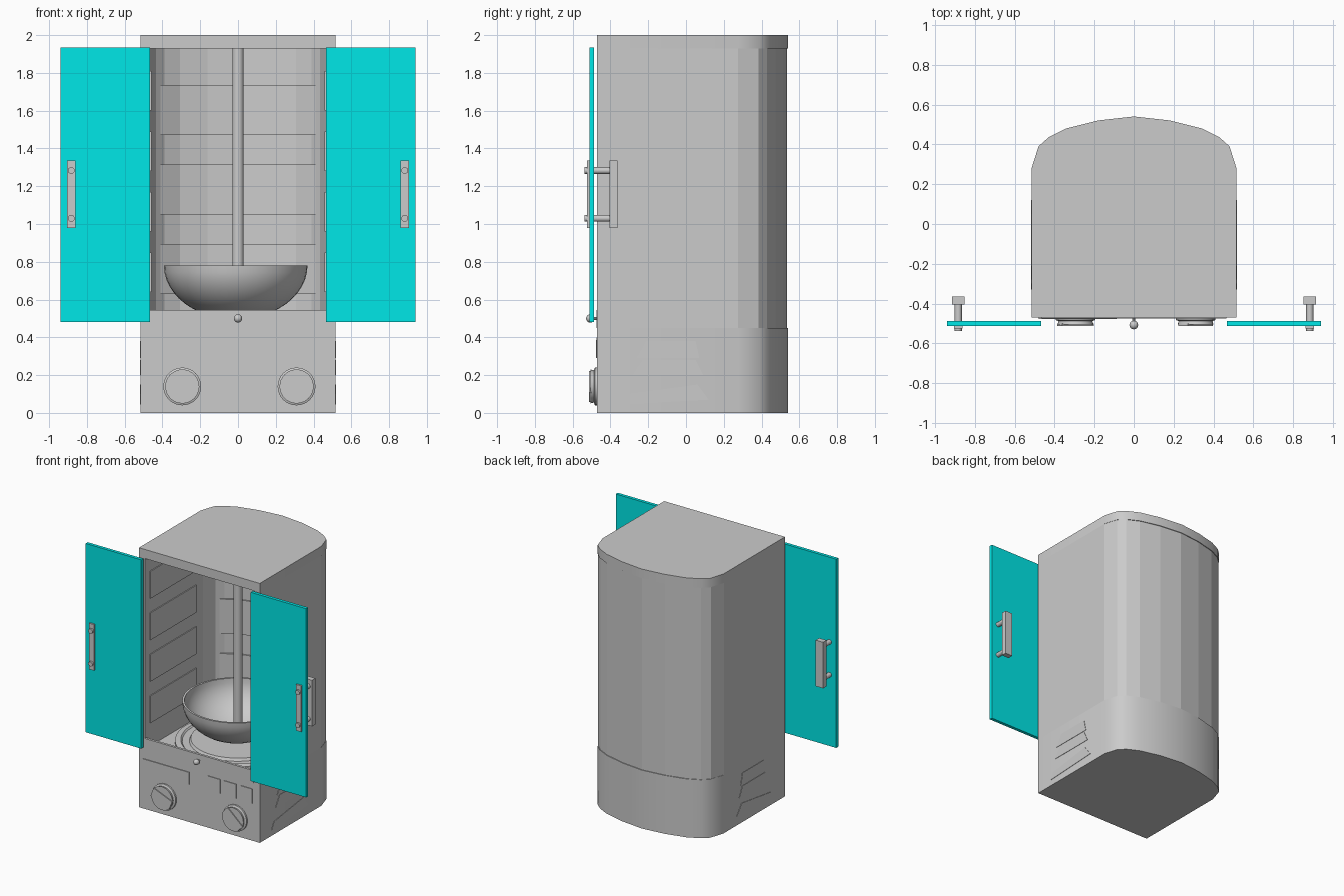
import bpy, bmesh, math
from mathutils import Matrix, Vector

if "Cube" in bpy.data.objects:
    bpy.data.objects.remove(bpy.data.objects["Cube"])


def finish(name, bm, smooth=None, mat=None):
    bmesh.ops.recalc_face_normals(bm, faces=bm.faces[:])
    me = bpy.data.meshes.new(name)
    bm.to_mesh(me)
    bm.free()
    ob = bpy.data.objects.new(name, me)
    bpy.context.collection.objects.link(ob)
    if mat:
        me.materials.append(mat)
    if smooth:
        bpy.ops.object.select_all(action='DESELECT')
        ob.select_set(True)
        bpy.context.view_layer.objects.active = ob
        bpy.ops.object.shade_smooth_by_angle(angle=math.radians(smooth))
    return ob


def box(name, x, y, z, mat=None, rot=None):
    """Box from three (min, max) ranges, optionally turned around its centre."""
    bm = bmesh.new()
    c = Vector([(a + b) / 2 for a, b in (x, y, z)])
    s = [b - a for a, b in (x, y, z)]
    m = Matrix.Translation(c) @ (rot or Matrix()) @ Matrix.Diagonal((*s, 1))
    bmesh.ops.create_cube(bm, size=1, matrix=m)
    return finish(name, bm, mat=mat)


def prism(name, pts, depth, smooth=None):
    """Extrude a closed 3D polygon along the depth vector."""
    bm = bmesh.new()
    f = bm.faces.new([bm.verts.new(p) for p in pts])
    r = bmesh.ops.extrude_face_region(bm, geom=[f], use_keep_orig=True)
    vs = [v for v in r['geom'] if isinstance(v, bmesh.types.BMVert)]
    bmesh.ops.translate(bm, verts=vs, vec=depth)
    return finish(name, bm, smooth)


def lathe(name, profile, loc, axis='Z', n=32, smooth=35):
    """Spin (radius, height) points; axis 'Y' points the height along +y."""
    bm = bmesh.new()
    vs = [bm.verts.new((r, 0, h)) for r, h in profile]
    es = [bm.edges.new(p) for p in zip(vs, vs[1:])]
    bmesh.ops.spin(bm, geom=vs + es, cent=(0, 0, 0), axis=(0, 0, 1),
                   angle=2 * math.pi, steps=n)
    bmesh.ops.remove_doubles(bm, verts=bm.verts[:], dist=1e-4)
    m = Matrix.Translation(loc)
    if axis == 'Y':
        m = m @ Matrix.Rotation(-math.pi / 2, 4, 'X')
    bm.transform(m)
    return finish(name, bm, smooth)


def rod(name, r, h, loc, axis='Z', n=16):
    return lathe(name, [(0, 0), (r, 0), (r, h), (0, h)], loc, axis, n)


# Cabinet plan: straight sides and a bowed back
half = [(0.515, -0.47), (0.515, 0.28), (0.48, 0.39), (0.43, 0.435),
        (0.34, 0.48), (0.18, 0.52)]
outer = half + [(0, 0.54)] + [(-x, y) for x, y in reversed(half)]
inner = [(x * 0.465 / 0.515, y if y < 0 else y - 0.045) for x, y in outer]
shell = [(x, y if y < 0 else y - 0.006) for x, y in outer]

prism("base", [(x, y, 0) for x, y in outer], (0, 0, 0.45), 40)
prism("top_cap", [(x, y, 1.93) for x, y in outer], (0, 0, 0.07), 40)
prism("cabinet_wall", [(x, y, 0.45) for x, y in shell + inner[::-1]], (0, 0, 1.48))


# Heater panels on the bowed back wall
def back_y(x):
    x = abs(x)
    side = inner[1:7]
    for (x0, y0), (x1, y1) in zip(side, side[1:]):
        if x1 <= x <= x0:
            return y0 + (y1 - y0) * (x0 - x) / (x0 - x1)


xs = [0.41] + [p[0] for p in inner[4:9]] + [-0.41]
strip = [(x, back_y(x) - 0.01) for x in xs] + [(x, back_y(x) + 0.01) for x in xs[::-1]]
for i, z in enumerate((0.63, 1.05, 1.47)):
    prism(f"back_heater_{i}", [(x, y, z) for x, y in strip], (0, 0, 0.265))

# Heater panels on the side walls
for s in (-1, 1):
    for i in range(4):
        z = 0.64 + 0.32 * i
        box(f"side_heater_{i}", sorted((s * 0.458, s * 0.47)), (-0.41, 0.15), (z, z + 0.21))

# Drip tray with front lip and pull knob
box("tray_floor", (-0.465, 0.465), (-0.465, 0.24), (0.445, 0.46))
box("tray_lip", (-0.465, 0.465), (-0.474, -0.455), (0.45, 0.545))
rod("tray_pull_stem", 0.008, 0.04, (0, -0.505, 0.5), 'Y', 10)
lathe("tray_pull_ball", [(0.022 * math.sin(a * math.pi / 8), -0.022 * math.cos(a * math.pi / 8))
                         for a in range(9)], (0, -0.507, 0.5), 'Y', 16)

# Turntable, bowl and spit
lathe("turntable", [(0, 0.455), (0.44, 0.455), (0.44, 0.475), (0.40, 0.48),
                    (0.39, 0.47), (0.34, 0.47), (0.33, 0.49), (0, 0.49)], (0, 0, 0), n=48)
arc = [i * math.pi / 24 for i in range(13)]
bowl = [(0.38 * math.sin(a), 0.78 - 0.285 * math.cos(a)) for a in arc]
bowl += [(0.365 * math.sin(a), 0.78 - 0.27 * math.cos(a)) for a in arc[::-1]]
lathe("bowl", bowl, (-0.012, 0, 0), n=40)
rod("spit", 0.03, 1.44, (0, 0, 0.49), n=24)

# Control panel: display, buttons and dials
box("display", (-0.48, -0.085), (-0.476, -0.465), (0.29, 0.385))
for i, x in enumerate((0.075, 0.212, 0.35)):
    box(f"button_{i}", (x, x + 0.103), (-0.475, -0.465), (0.29, 0.40))
for side, x, ang in (("left", -0.295, 22), ("right", 0.31, 42)):
    lathe(f"dial_{side}", [(0, 0), (0.1, 0), (0.1, -0.012), (0.085, -0.018), (0.09, -0.036),
                           (0, -0.036)], (x, -0.47, 0.14), 'Y')
    box(f"dial_grip_{side}", (x - 0.085, x + 0.085), (-0.513, -0.50), (0.105, 0.175),
        rot=Matrix.Rotation(math.radians(ang), 4, 'Y'))

# Side vents: flat tapered louvres low on the base
vents = [((-0.21, 0.38), (0.05, 0.38), (0.07, 0.29), (-0.26, 0.29)),
         ((-0.23, 0.28), (0.05, 0.28), (0.09, 0.20), (-0.28, 0.20)),
         ((-0.30, 0.10), (0.06, 0.15), (0.12, 0.07), (-0.33, 0.045))]
for s in (-1, 1):
    for i, v in enumerate(vents):
        prism(f"side_vent_{i}", [(s * 0.51, y, z) for y, z in v], (s * 0.008, 0, 0))

# Glass doors swung fully open, with through-bolted handles
glass = bpy.data.materials.new("glass")
glass.diffuse_color = (0.0, 0.8, 0.8, 1)
glass.use_nodes = True
glass.node_tree.nodes["Principled BSDF"].inputs["Base Color"].default_value = glass.diffuse_color
for s, side in ((-1, "left"), (1, "right")):
    def span(a, b):
        return tuple(sorted((s * a, s * b)))
    box(f"door_{side}", span(0.467, 0.94), (-0.512, -0.487), (0.48, 1.935), glass)
    box(f"handle_plate_{side}", span(0.861, 0.905), (-0.524, -0.512), (0.98, 1.335))
    box(f"handle_bar_{side}", span(0.852, 0.915), (-0.405, -0.363), (0.98, 1.335))
    for z in (1.03, 1.283):
        rod(f"handle_post_{side}", 0.018, 0.14, (s * 0.883, -0.538, z), 'Y')
